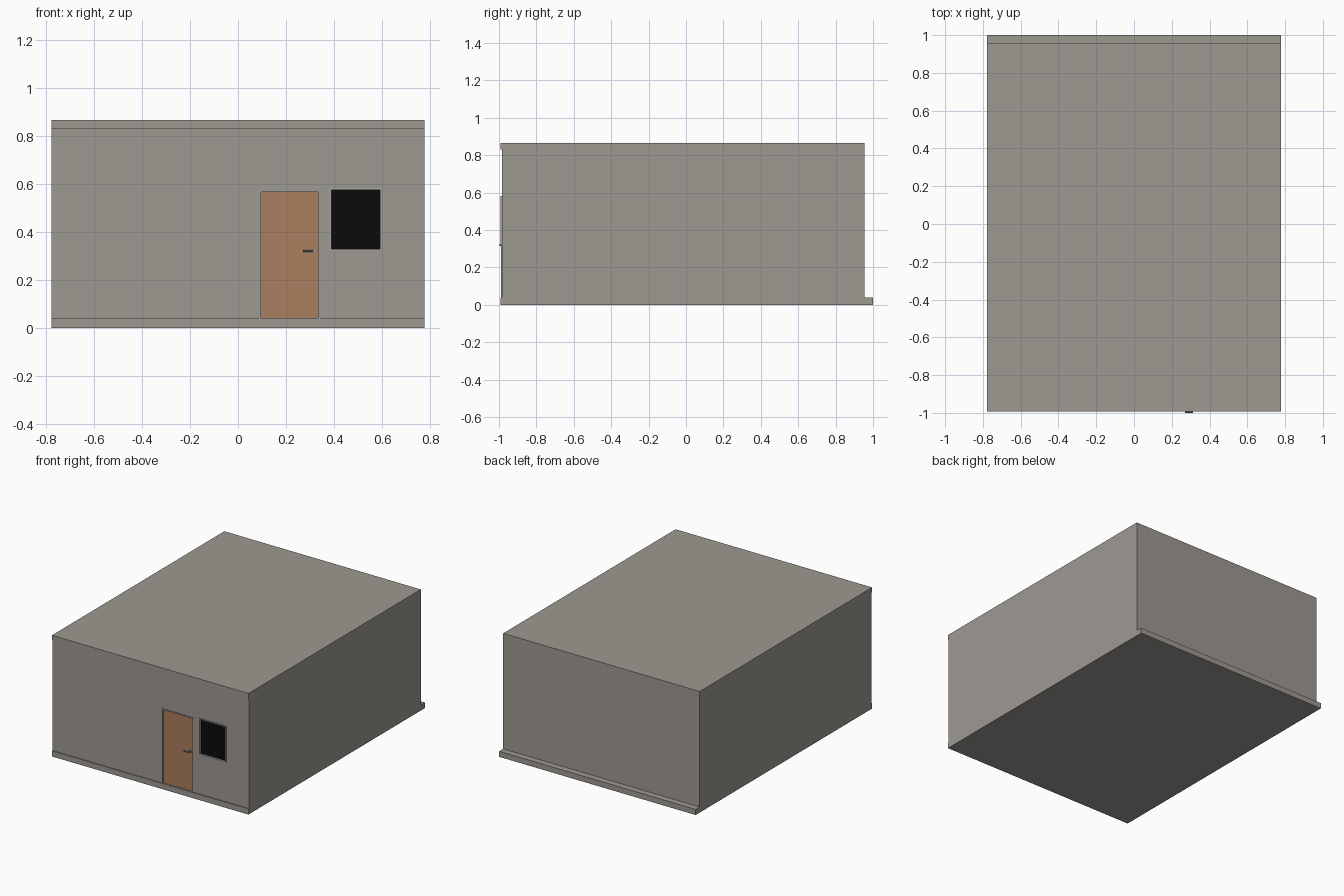
import bpy, bmesh, math
from mathutils import Vector

if "Cube" in bpy.data.objects:
    bpy.data.objects.remove(bpy.data.objects["Cube"])


def material(name, rgb):
    m = bpy.data.materials.new(name)
    m.diffuse_color = (*rgb, 1)
    m.use_nodes = True
    m.node_tree.nodes["Principled BSDF"].inputs["Base Color"].default_value = m.diffuse_color
    return m


CONCRETE = material("warm_grey_concrete", (0.337, 0.319, 0.287))
WOOD = material("brown_wood", (0.41, 0.21, 0.112))
BLACK = material("black_glass", (0.003, 0.003, 0.003))
TRIM = material("light_grey_trim", (0.38, 0.36, 0.33))
METAL = material("grey_metal", (0.25, 0.28, 0.28))


def box(name, x, y, z, mat):
    """Box from (min, max) ranges on each axis."""
    bm = bmesh.new()
    bmesh.ops.create_cube(bm, size=1)
    for v in bm.verts:
        v.co = Vector([r[0] if c < 0 else r[1] for c, r in zip(v.co, (x, y, z))])
    me = bpy.data.meshes.new(name)
    bm.to_mesh(me)
    bm.free()
    ob = bpy.data.objects.new(name, me)
    bpy.context.collection.objects.link(ob)
    if mat:
        me.materials.append(mat)
    return ob


def cylinder(name, loc, r, depth, rot, mat):
    bpy.ops.mesh.primitive_cylinder_add(vertices=16, radius=r, depth=depth,
                                        location=loc, rotation=rot)
    ob = bpy.context.object
    ob.name = name
    ob.data.materials.append(mat)
    bpy.ops.object.shade_smooth_by_angle()
    return ob


def frame(name, x, y, z, t, mat, sill=True):
    """Rectangular frame lying inside the given ranges."""
    box(name + "_left", (x[0], x[0] + t), y, z, mat)
    box(name + "_right", (x[1] - t, x[1]), y, z, mat)
    inner = (x[0] + t, x[1] - t)
    box(name + "_top", inner, y, (z[1] - t, z[1]), mat)
    if sill:
        box(name + "_bottom", inner, y, (z[0], z[0] + t), mat)


W, T, FRONT, BACK = 0.777, 0.04, -0.985, 0.955
Z0, Z1, TOP = 0.04, 0.83, 0.866

# Floor slab with rear ledge, roof slab with small front lip
box("floor_slab", (-W, W), (-0.992, 1.0), (0, Z0), CONCRETE)
box("roof_slab", (-W, W), (-0.992, BACK), (Z1, TOP), CONCRETE)

# Side and back walls
for side, x in (("left", (-W, -W + T)), ("right", (W - T, W))):
    box(side + "_wall", x, (FRONT, BACK), (Z0, Z1), CONCRETE)
box("back_wall", (-W + T, W - T), (BACK - T, BACK), (Z0, Z1), CONCRETE)

# Front wall with door and window openings
wall = box("front_wall", (-W + T, W - T), (FRONT, FRONT + T), (Z0, Z1), CONCRETE)
DX, DZ = (0.087, 0.342), (Z0, 0.574)
WX, WZ = (0.383, 0.598), (0.321, 0.582)
for name, x, z in (("door", DX, (0.0, DZ[1])), ("window", WX, WZ)):
    cutter = box(name + "_cutter", x, (FRONT - 0.1, FRONT + 0.1), z, None)
    cutter.hide_render = True
    cutter.hide_set(True)
    mod = wall.modifiers.new(name + "_opening", 'BOOLEAN')
    mod.operation = 'DIFFERENCE'
    mod.solver = 'EXACT'
    mod.object = cutter

# Door leaf and frame
frame("door_frame", DX, (FRONT - 0.003, FRONT + T), DZ, 0.009, CONCRETE, sill=False)
box("door_leaf", (0.096, 0.333), (FRONT + 0.006, FRONT + 0.03), (Z0, 0.565), WOOD)

# Door handle: rose, neck and lever
face = FRONT + 0.006
turn = (math.pi / 2, 0, 0)
cylinder("handle_rose", (0.308, face - 0.002, 0.32), 0.011, 0.004, turn, METAL)
cylinder("handle_neck", (0.308, face - 0.009, 0.32), 0.004, 0.016, turn, METAL)
cylinder("handle_lever", (0.291, -0.996, 0.32), 0.004, 0.042, (0, math.pi / 2, 0), METAL)

# Window frame and dark pane
frame("window_frame", WX, (FRONT - 0.006, FRONT + T), WZ, 0.007, TRIM)
box("window_pane", (WX[0] + 0.007, WX[1] - 0.007), (FRONT + 0.008, FRONT + 0.014),
    (WZ[0] + 0.007, WZ[1] - 0.007), BLACK)
